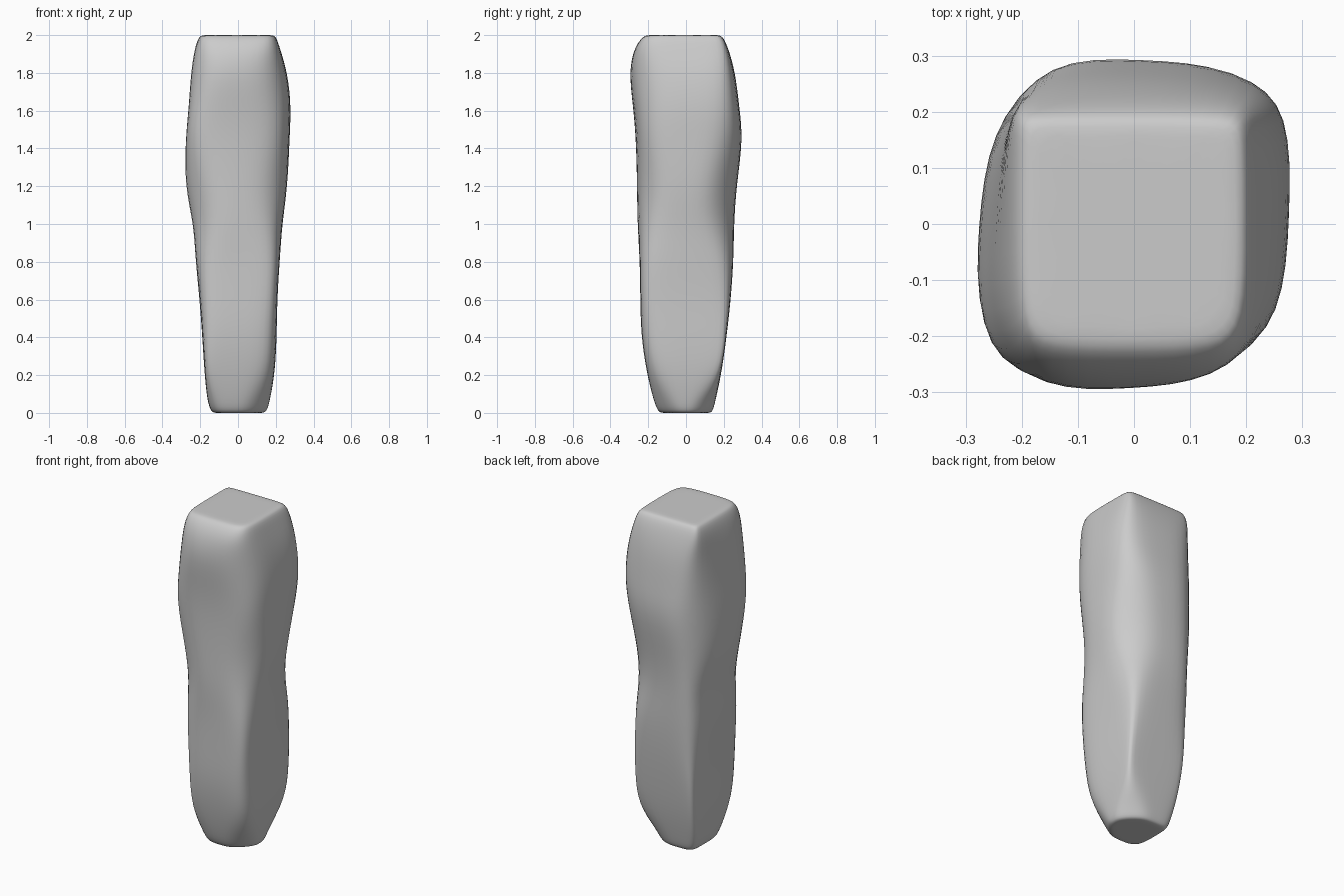
import bpy, bmesh
from math import sqrt

if "Cube" in bpy.data.objects:
    bpy.data.objects.remove(bpy.data.objects["Cube"])

# Cross-section sizes by height:
# z, left, right, front, back, then diagonal reach of corners
# front-right, back-right, back-left, front-left
LEVELS = [
    (0.00, .140, .150, .145, .140, .14, .14, .18, .17),
    (0.06, .163, .168, .170, .155, .17, .165, .205, .20),
    (0.22, .178, .197, .210, .190, .25, .27, .25, .265),
    (0.42, .190, .205, .239, .217, .275, .29, .28, .28),
    (0.62, .205, .208, .242, .239, .29, .293, .285, .285),
    (0.82, .226, .222, .245, .252, .295, .288, .295, .29),
    (1.00, .240, .237, .262, .257, .29, .26, .305, .275),
    (1.20, .288, .266, .264, .270, .285, .28, .315, .30),
    (1.45, .283, .276, .269, .306, .315, .335, .32, .343),
    (1.62, .265, .285, .284, .285, .318, .347, .315, .338),
    (1.80, .255, .266, .307, .265, .315, .33, .31, .325),
    (1.93, .230, .222, .277, .225, .30, .295, .30, .31),
    (2.00, .205, .200, .225, .192, .27, .265, .275, .275),
]


def section(lv):
    """Octagon outline with an extra point in the middle of each side;
    in the upper half one end of each side leans inward."""
    z, l, r, f, b, fr, br, bl, fl = lv
    fr, br, bl, fl = (d * sqrt(2) for d in (fr, br, bl, fl))
    t = .014 if .9 < z < 1.9 else 0
    sides = [
        ((r - t, -(fr - r)), (r, br - r), (0, 1)),
        ((br - b, b - t), (-(bl - b), b), (0, 0)),
        ((-l + t * 1.8, bl - l), (-l, -(fl - l)), (0, -1)),
        ((-(fl - f), -f), (fr - f, -f + t * 1.5), (-1, 0)),
    ]
    pts = []
    for i, (a, c, _) in enumerate(sides):
        mid = [(a[0] + c[0]) / 2, (a[1] + c[1]) / 2]
        axis, reach = ((0, r), (1, b), (0, -l), (1, -f))[i]
        mid[axis] = (mid[axis] + reach) / 2
        pts += [a, mid, c]
    return [(x, y, z) for x, y in pts]


def shrink(ring, k):
    return [(x * k, y * k, z) for x, y, z in ring]


# Stacked outlines, with a tight inner loop to firm up each end
outlines = [section(lv) for lv in LEVELS]
outlines = [shrink(outlines[0], .8)] + outlines + [shrink(outlines[-1], .85)]

bm = bmesh.new()
rings = [[bm.verts.new(p) for p in ring] for ring in outlines]
n = len(rings[0])
for lo, hi in zip(rings, rings[1:]):
    for i in range(n):
        j = (i + 1) % n
        bm.faces.new((lo[i], lo[j], hi[j], hi[i]))
bm.faces.new(rings[0][::-1])
bm.faces.new(rings[-1])
bmesh.ops.recalc_face_normals(bm, faces=bm.faces)
for face in bm.faces:
    face.smooth = True

# Weathered stone pillar
mesh = bpy.data.meshes.new("stone_pillar")
bm.to_mesh(mesh)
bm.free()
pillar = bpy.data.objects.new("stone_pillar", mesh)
bpy.context.collection.objects.link(pillar)
sub = pillar.modifiers.new("smooth", 'SUBSURF')
sub.levels = sub.render_levels = 2
